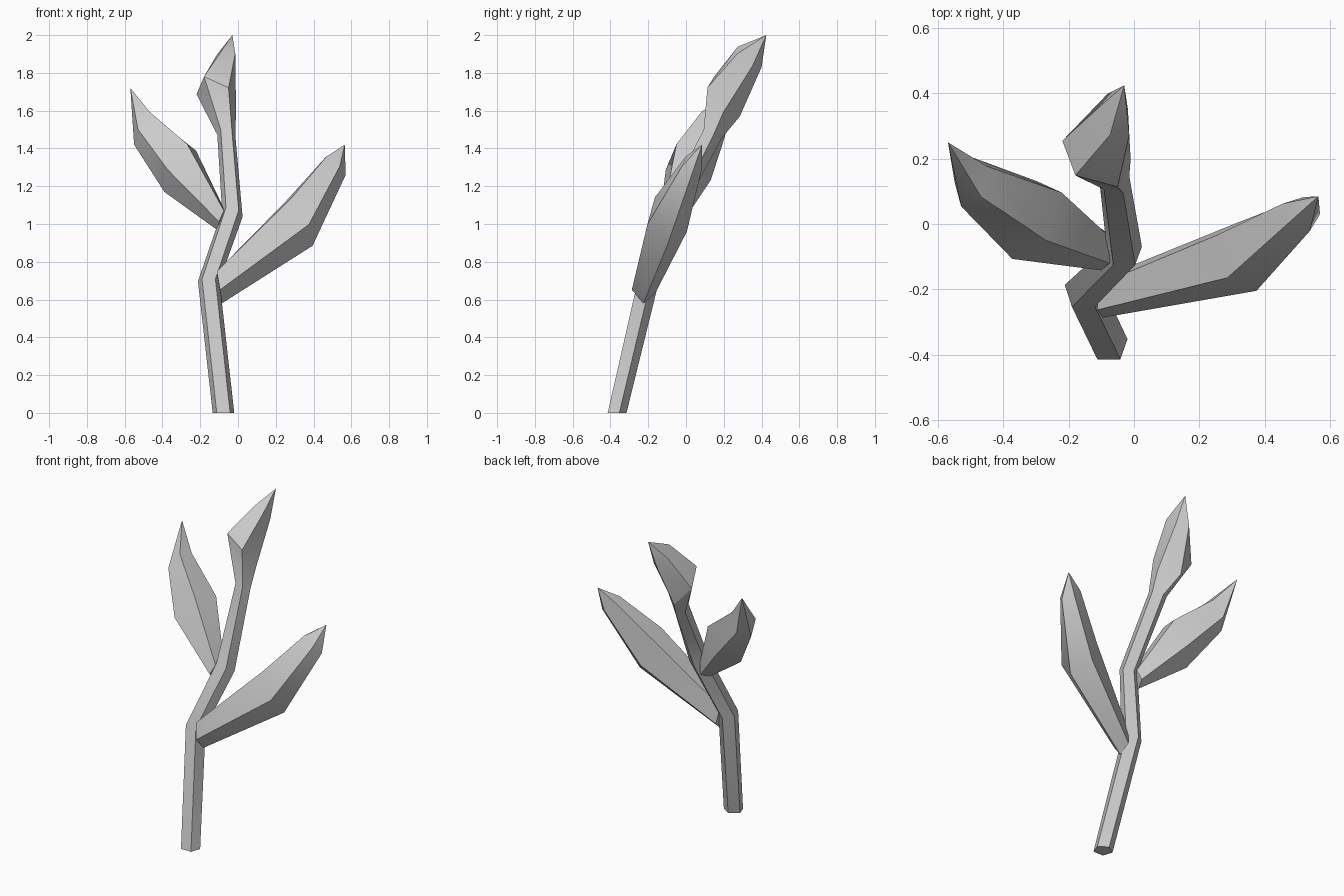
import bpy
import bmesh
from math import sin, cos, tau, radians
from mathutils import Vector

SIDES = 5

old = bpy.data.objects.get("Cube")
if old:
    bpy.data.objects.remove(old, do_unlink=True)


def make_material(name, colour):
    material = bpy.data.materials.new(name)
    material.use_nodes = True
    material.diffuse_color = colour
    shader = material.node_tree.nodes["Principled BSDF"]
    shader.inputs["Base Color"].default_value = colour
    return material


grey = make_material("plain grey", (0.6, 0.6, 0.6, 1))


def ring(bm, centre, apex, side):
    """Five-sided section: apex points at the first corner, side is the half width."""
    centre, apex, side = Vector(centre), Vector(apex), Vector(side)
    angles = [tau * i / SIDES for i in range(SIDES)]
    return [bm.verts.new(centre + apex * cos(a) + side * sin(a)) for a in angles]


def loft(name, sections, tip=None):
    """Skin a row of five-sided sections, closing the end flat or to a point."""
    bm = bmesh.new()
    rings = [ring(bm, *section) for section in sections]
    bm.faces.new(rings[0])
    for lower, upper in zip(rings, rings[1:]):
        for i in range(SIDES):
            j = (i + 1) % SIDES
            bm.faces.new((lower[i], lower[j], upper[j], upper[i]))
    last = rings[-1]
    if tip:
        point = bm.verts.new(tip)
        for i in range(SIDES):
            bm.faces.new((last[i], last[(i + 1) % SIDES], point))
    else:
        bm.faces.new(last)
    bmesh.ops.recalc_face_normals(bm, faces=bm.faces)
    mesh = bpy.data.meshes.new(name)
    bm.to_mesh(mesh)
    bm.free()
    mesh.materials.append(grey)

    part = bpy.data.objects.new(name, mesh)
    bpy.context.collection.objects.link(part)
    bpy.ops.object.select_all(action="DESELECT")
    part.select_set(True)
    bpy.context.view_layer.objects.active = part
    bpy.ops.object.shade_smooth_by_angle(angle=radians(30))
    return part


# Zigzag stem leaning backwards, ending in the top leaf
loft("stem_and_top_leaf", [
    ((-.077, -.37, 0), (0, .055, 0), (.06, 0, 0)),
    ((-.155, -.205, .7), (0, .06, -.01), (.06, 0, 0)),
    ((-.03, -.085, 1.06), (0, .05, -.025), (.057, 0, -.015)),
    ((-.062, .14, 1.48), (0, .05, -.025), (.05, -.01, 0)),
    ((-.115, .2, 1.67), (0, .085, -.1), (.11, -.03, -.05)),
    ((-.06, .33, 1.88), (-.02, .07, -.05), (.05, 0, -.03)),
], tip=(-.03, .425, 2))

# Lower leaf on the model's left
loft("left_leaf", [
    ((-.1, -.225, .67), (.015, 0, -.09), (0, -.065, .01)),
    ((.325, -.1, 1.02), (.07, 0, -.135), (.03, -.11, .02)),
    ((.51, .03, 1.31), (.06, 0, -.05), (.01, -.055, .01)),
], tip=(.565, .085, 1.42))

# Upper leaf on the model's right
loft("right_leaf", [
    ((-.085, -.085, 1.02), (-.02, 0, -.055), (-.01, -.06, .01)),
    ((-.31, .015, 1.3), (-.08, -.01, -.13), (-.04, -.125, .03)),
    ((-.5, .13, 1.51), (-.05, 0, -.09), (-.015, -.08, .02)),
], tip=(-.57, .25, 1.72))
